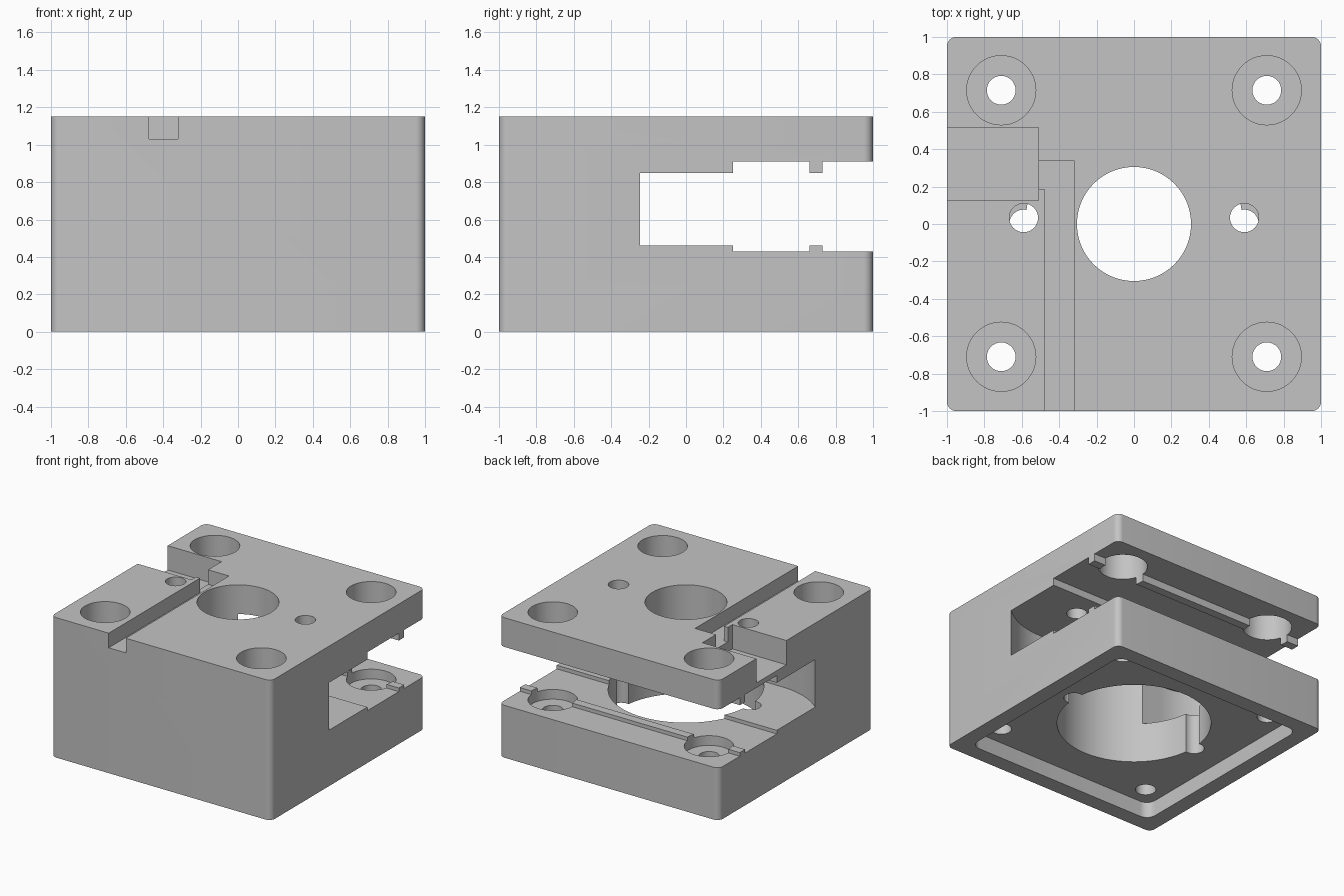
import bpy, bmesh, math
from mathutils import Vector

if "Cube" in bpy.data.objects:
    bpy.data.objects.remove(bpy.data.objects["Cube"], do_unlink=True)

TOP = 1.15
grey = bpy.data.materials.new("plain_grey")
grey.use_nodes = True
grey.diffuse_color = (0.55, 0.55, 0.55, 1)
grey.node_tree.nodes["Principled BSDF"].inputs["Base Color"].default_value = (0.55, 0.55, 0.55, 1)


def extrude(name, points, offset):
    """Closed outline swept along an offset vector."""
    bm = bmesh.new()
    face = bm.faces.new([bm.verts.new(p) for p in points])
    swept = bmesh.ops.extrude_face_region(bm, geom=[face])
    verts = [v for v in swept["geom"] if isinstance(v, bmesh.types.BMVert)]
    bmesh.ops.translate(bm, verts=verts, vec=Vector(offset))
    bmesh.ops.recalc_face_normals(bm, faces=bm.faces[:])
    mesh = bpy.data.meshes.new(name)
    bm.to_mesh(mesh)
    bm.free()
    obj = bpy.data.objects.new(name, mesh)
    bpy.context.collection.objects.link(obj)
    return obj


def prism(name, outline, z0, z1):
    return extrude(name, [(x, y, z0) for x, y in outline], (0, 0, z1 - z0))


def arc(cx, cy, r, start, end, steps):
    angles = [math.radians(start + (end - start) * i / steps) for i in range(steps + 1)]
    return [(cx + r * math.cos(a), cy + r * math.sin(a)) for a in angles]


def rounded_square(half, r):
    c = half - r
    corners = [(c, c), (-c, c), (-c, -c), (c, -c)]
    return [p for i, (x, y) in enumerate(corners)
            for p in arc(x, y, r, 90 * i, 90 * i + 90, 8)]


def cylinder(name, x, y, r, z0, z1, sides=48):
    return prism(name, arc(x, y, r, 0, 360, sides)[:-1], z0, z1)


def box(name, x0, x1, y0, y1, z0, z1):
    return prism(name, [(x0, y0), (x1, y0), (x1, y1), (x0, y1)], z0, z1)


# Main block with rounded upright edges
block = prism("mount_block", rounded_square(1, 0.05), 0, TOP)
block.data.materials.append(grey)

cutters = []

# Inner slot with a rounded front wall
front_wall = arc(0.6, 0.2, 0.6, 0, -90, 24) + arc(-0.6, 0.2, 0.6, -90, -180, 24)
cutters.append(prism("slot_cutter", [(1.2, 1.2)] + front_wall + [(-1.2, 1.2)], 0.46, 0.85))

# Taller rear slot, leaving a rib on its floor and ceiling
lower = [(0.25, 0.43), (0.66, 0.43), (0.66, 0.5), (0.73, 0.5), (0.73, 0.43), (1.2, 0.43)]
upper = [(1.2, 0.91), (0.73, 0.91), (0.73, 0.84), (0.66, 0.84), (0.66, 0.91), (0.25, 0.91)]
cutters.append(extrude("rear_slot_cutter", [(-1.2, y, z) for y, z in lower + upper], (2.4, 0, 0)))

# Recess under the base, large bore and upper bore
cutters.append(prism("base_recess_cutter", rounded_square(0.87, 0.08), -0.1, 0.13))
cutters.append(cylinder("large_bore_cutter", 0, 0, 0.58, -0.1, 0.85, 96))
cutters.append(cylinder("upper_bore_cutter", 0, 0, 0.305, 0.7, 1.3, 64))

# Corner bolt holes with deep counterbores
for x in (-0.71, 0.71):
    for y in (-0.71, 0.715):
        cutters.append(cylinder("counterbore_cutter", x, y, 0.185, 0.35, 1.3))
        cutters.append(cylinder("bolt_hole_cutter", x, y, 0.077, -0.1, 0.5, 32))

# Small side holes, offset between the upper and lower plates
for x in (-0.59, 0.59):
    cutters.append(cylinder("upper_side_hole_cutter", x, 0.033, 0.077, 0.7, 1.3, 32))
    cutters.append(cylinder("lower_side_hole_cutter", x, 0, 0.077, -0.1, 0.6, 32))

# Groove on top with its stepped end, and the side notch it meets
groove = [(-0.475, -1.2), (-0.32, -1.2), (-0.32, 0.34), (-0.6, 0.34), (-0.6, 0.185), (-0.475, 0.185)]
cutters.append(prism("groove_cutter", groove, 1.03, 1.3))
cutters.append(box("side_notch_cutter", -1.2, -0.51, 0.125, 0.515, 0.95, 1.3))

# Apply every cut to the block
bpy.context.view_layer.objects.active = block
for cutter in cutters:
    cutter.hide_render = True
    cut = block.modifiers.new(cutter.name, "BOOLEAN")
    cut.operation = "DIFFERENCE"
    cut.solver = "EXACT"
    cut.object = cutter
    bpy.ops.object.modifier_apply(modifier=cut.name)
    bpy.data.objects.remove(cutter, do_unlink=True)

# Smooth round walls, keep hard edges
bpy.ops.object.select_all(action="DESELECT")
block.select_set(True)
bpy.ops.object.shade_smooth_by_angle(angle=math.radians(30))
